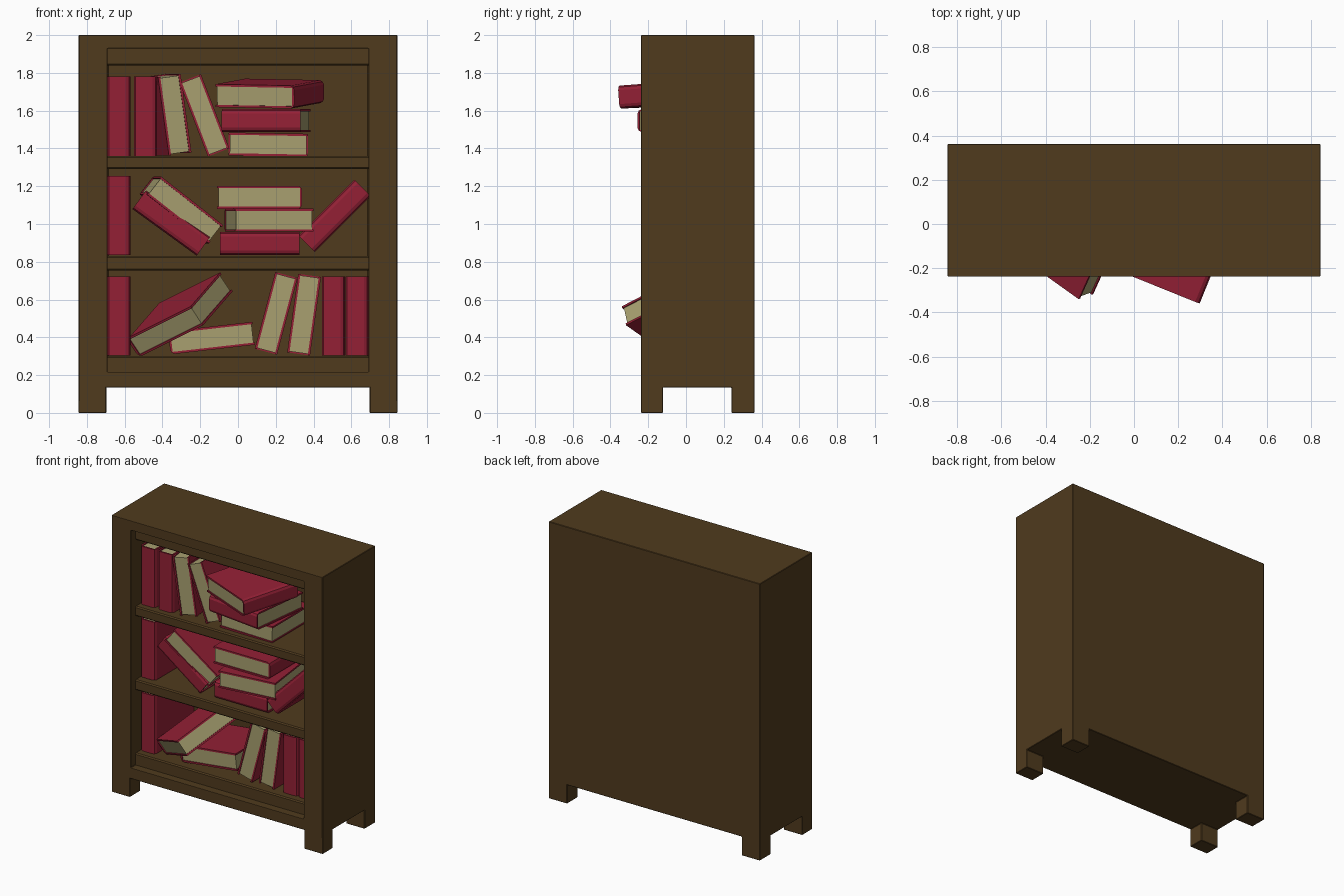
import bpy, bmesh, math
from mathutils import Matrix, Vector

if "Cube" in bpy.data.objects:
    bpy.data.objects.remove(bpy.data.objects["Cube"])

def material(name, rgb):
    m = bpy.data.materials.new(name)
    m.diffuse_color = (*rgb, 1)
    m.use_nodes = True
    m.node_tree.nodes["Principled BSDF"].inputs["Base Color"].default_value = m.diffuse_color
    return m

WOOD = material("dark wood", (0.080, 0.043, 0.0125))
RED = material("red cover", (0.295, 0.0145, 0.036))
PAPER = material("aged paper", (0.392, 0.352, 0.162))

def finish(bm, name, mats, bevel=0):
    bmesh.ops.recalc_face_normals(bm, faces=bm.faces)
    me = bpy.data.meshes.new(name)
    bm.to_mesh(me)
    bm.free()
    ob = bpy.data.objects.new(name, me)
    bpy.context.collection.objects.link(ob)
    for m in mats:
        me.materials.append(m)
    if bevel:
        mod = ob.modifiers.new("edge", 'BEVEL')
        mod.width, mod.segments, mod.limit_method = bevel, 1, 'ANGLE'
    return ob

def add_box(bm, lo, hi):
    lo, hi = Vector(lo), Vector(hi)
    mat = Matrix.Translation((lo + hi) / 2) @ Matrix.Diagonal((*(hi - lo), 1))
    return bmesh.ops.create_cube(bm, size=1, matrix=mat)["verts"]

def pull(bm, faces, axis, value):
    """Extrude faces to a coordinate and drop the originals, leaving a clean shell."""
    ext = bmesh.ops.extrude_face_region(bm, geom=faces)["geom"]
    for v in [g for g in ext if isinstance(g, bmesh.types.BMVert)]:
        v.co[axis] = value
    old = [f for f in faces if f.is_valid]
    if old:
        bmesh.ops.delete(bm, geom=old, context='FACES_ONLY')

# ---- cabinet: solid box, hollowed from the front, feet pulled down at corners
X, Y0, Y1, BACK, LEG = 0.844, -0.238, 0.362, 0.31, 0.135
bm = bmesh.new()
add_box(bm, (-X, Y0, LEG), (X, Y1, 2.0))
bm.normal_update()
front = min(bm.faces, key=lambda f: f.calc_center_median().y)
bmesh.ops.inset_region(bm, faces=[front], thickness=0.05)
for v in front.verts:
    v.co.x = math.copysign(0.69, v.co.x)
    v.co.z = 1.93 if v.co.z > 1 else 0.215
pull(bm, [front], 1, BACK)
for co, no in (((-0.697, 0, 0), (1, 0, 0)), ((0.697, 0, 0), (1, 0, 0)),
               ((0, -0.122, 0), (0, 1, 0)), ((0, 0.24, 0), (0, 1, 0))):
    bmesh.ops.bisect_plane(bm, geom=bm.verts[:] + bm.edges[:] + bm.faces[:],
                           plane_co=co, plane_no=no)
feet = []
for f in bm.faces:
    c = f.calc_center_median()
    if all(abs(v.co.z - LEG) < 1e-4 for v in f.verts) and abs(c.x) > 0.71 \
            and (c.y < -0.13 or c.y > 0.25):
        feet.append(f)
pull(bm, feet, 2, 0)
finish(bm, "cabinet", [WOOD], 0.006)

# ---- shelves, recessed behind the front frame
for name, z0, z1 in (("bottom_board", 0.205, 0.30), ("lower_shelf", 0.755, 0.83),
                     ("upper_shelf", 1.29, 1.36), ("top_board", 1.84, 1.94)):
    bm = bmesh.new()
    add_box(bm, (-0.70, -0.185, z0), (0.70, BACK + 0.01, z1))
    finish(bm, name, [WOOD], 0.008)

# ---- books: thickness along x, spine at -y, height along z
T, D, H, C, LIP = 0.122, 0.45, 0.42, 0.012, 0.007

def rot(axis, deg):
    return Matrix.Rotation(math.radians(deg), 4, axis)

def book(name, loc, matrix):
    bm = bmesh.new()
    a, d = T / 2, D / 2
    half = [(a - C, d), (a, d), (a, -d + 0.022), (a - 0.008, -d + 0.007), (a - 0.024, -d)]
    profile = half + [(-x, y) for x, y in reversed(half)]
    profile += [(-a + C, -d + C), (a - C, -d + C)]
    face = bm.faces.new([bm.verts.new((x, y, -H / 2)) for x, y in profile])
    ext = bmesh.ops.extrude_face_region(bm, geom=[face], use_keep_orig=True)["geom"]
    bmesh.ops.translate(bm, vec=(0, 0, H),
                        verts=[g for g in ext if isinstance(g, bmesh.types.BMVert)])
    # page block, set in on three sides
    pages = set(add_box(bm, (-a + C, -d + C, -H / 2 + LIP), (a - C, d - LIP, H / 2 - LIP)))
    for f in bm.faces:
        f.material_index = int(all(v in pages for v in f.verts))
    ob = finish(bm, name, [RED, PAPER])
    ob.matrix_world = Matrix.Translation(loc) @ matrix

I4 = Matrix.Identity(4)
BACKWARD = rot('Z', 180)                       # page edges to the front

def flat(spine):                               # lying, spine turned by angle
    return rot('Z', spine) @ rot('Y', 90)

YC = 0.09
# upright books with the spine to the front
for i, (x, z) in enumerate(((-0.63, 1.36), (-0.49, 1.36), (-0.63, 0.835),
                            (-0.63, 0.303), (0.505, 0.303), (0.63, 0.303))):
    book(f"upright_book_{i + 1}", (x, YC, z + H / 2), I4)

# leaning books: x, z, lean, yaw, base turn
for i, (x, z, lean, yaw, base) in enumerate((
        (-0.37, 1.578, -8, 9, BACKWARD), (-0.178, 1.575, -21, 0, BACKWARD),
        (-0.353, 1.005, -54, 0, I4), (-0.30, 1.075, -52, 5, BACKWARD),
        (0.512, 1.043, 45, 0, I4),
        (0.202, 0.527, 15, 0, BACKWARD), (0.35, 0.52, 8, 0, BACKWARD))):
    book(f"leaning_book_{i + 1}", (x, YC, z), rot('Z', yaw) @ rot('Y', lean) @ base)

# lying books: location, yaw, roll, pitch, spine direction
for i, (loc, yaw, roll, pitch, spine) in enumerate((
        ((0.16, YC, 1.42), 0, 1, 0, 180), ((0.149, -0.008, 1.547), -7, 0, 0, 0),
        ((0.168, -0.078, 1.69), -22, 1, 4, 90),
        ((0.115, YC, 0.896), 0, 0, 0, 0), ((0.165, 0.05, 1.02), 7, 0, 0, 180),
        ((0.115, YC, 1.141), 0, 0, 0, 90),
        ((-0.14, 0.07, 0.396), 0, -6.5, 0, -90))):
    book(f"lying_book_{i + 1}", loc,
         rot('Z', yaw) @ rot('Y', roll) @ rot('X', pitch) @ flat(spine))

# tumbled book propped on the bottom shelf
u = Vector((0.755, -0.538, 0.378)).normalized()
n = u.cross(Vector((0.297, 0.87, 0.389))).normalized()
v = n.cross(u)
book("tumbled_book", (-0.309, -0.035, 0.519),
     Matrix((u, v, n)).transposed().to_4x4() @ flat(-90))
